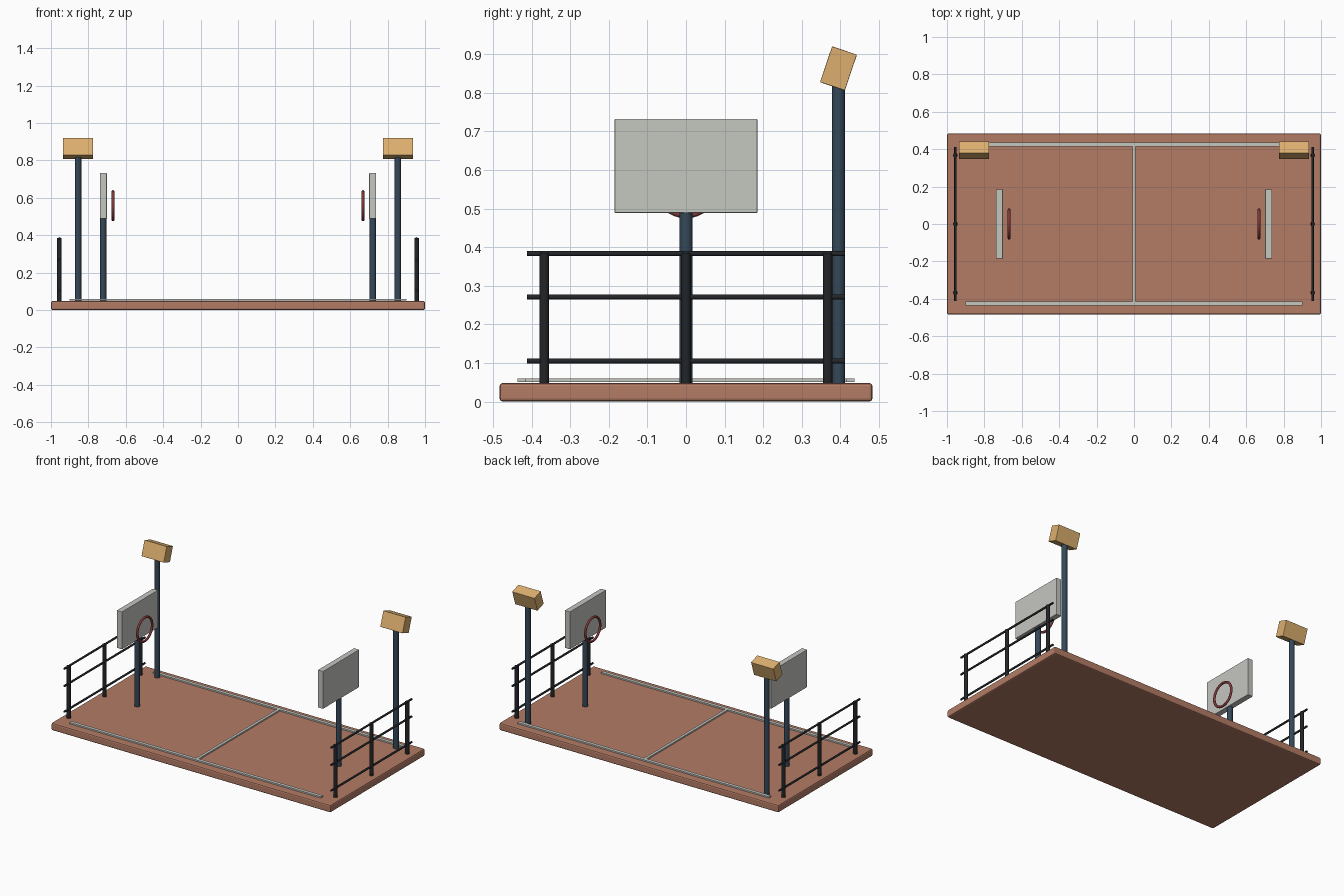
import bpy
from math import pi, radians

if "Cube" in bpy.data.objects:
    bpy.data.objects.remove(bpy.data.objects["Cube"])


def material(name, r, g, b):
    m = bpy.data.materials.new(name)
    m.diffuse_color = (r, g, b, 1)
    m.use_nodes = True
    m.node_tree.nodes["Principled BSDF"].inputs["Base Color"].default_value = m.diffuse_color
    return m


CLAY = material("clay", 0.45, 0.2, 0.13)
STEEL = material("blue_steel", 0.035, 0.065, 0.1)
BLACK = material("black_metal", 0.016, 0.018, 0.021)
PALE = material("pale_paint", 0.56, 0.57, 0.53)
AMBER = material("amber", 0.72, 0.43, 0.16)
RED = material("red_metal", 0.22, 0.04, 0.04)


def finish(name, mat, bevel=0, segments=2):
    ob = bpy.context.object
    ob.name = name
    ob.data.materials.append(mat)
    if bevel:
        mod = ob.modifiers.new("bevel", 'BEVEL')
        mod.width, mod.segments = bevel, segments
    return ob


def box(name, size, loc, mat, bevel=0, tilt=0):
    bpy.ops.mesh.primitive_cube_add(size=1, location=loc, rotation=(tilt, 0, 0))
    ob = bpy.context.object
    ob.scale = size
    bpy.ops.object.transform_apply(location=False, rotation=False, scale=True)
    return finish(name, mat, bevel)


def rod(name, radius, length, loc, mat, rot=(0, 0, 0), sides=16):
    bpy.ops.mesh.primitive_cylinder_add(vertices=sides, radius=radius, depth=length,
                                        location=loc, rotation=rot)
    bpy.ops.object.shade_smooth_by_angle(angle=radians(35))
    return finish(name, mat)


def post(name, radius, x, y, top, mat):
    bottom = 0.04
    return rod(name, radius, top - bottom, (x, y, (top + bottom) / 2), mat)


# Court slab
box("court_slab", (2, 0.966, 0.048), (0, 0, 0.024), CLAY, 0.008)

# Painted lines
for side, y in (("front", -0.426), ("back", 0.426)):
    box(side + "_side_line", (1.8, 0.022, 0.009), (0, y, 0.0555), PALE)
box("centre_line", (0.018, 0.84, 0.009), (0, 0, 0.0553), PALE)

for side, s in (("left", -1), ("right", 1)):
    # Hoop: pole, backboard and upright ring
    post(side + "_hoop_pole", 0.017, s * 0.721, 0, 0.52, STEEL)
    box(side + "_backboard", (0.037, 0.37, 0.243), (s * 0.72, 0, 0.6105), PALE, 0.002)
    bpy.ops.mesh.primitive_torus_add(major_radius=0.076, minor_radius=0.0075,
                                     major_segments=32, minor_segments=10,
                                     location=(s * 0.668, 0, 0.558),
                                     rotation=(0, pi / 2, 0))
    bpy.ops.object.shade_smooth()
    finish(side + "_hoop_ring", RED)

    # Floodlight: pole and tilted lamp
    post(side + "_light_pole", 0.017, s * 0.855, 0.395, 0.85, STEEL)
    box(side + "_lamp", (0.16, 0.068, 0.098), (s * 0.855, 0.395, 0.863), AMBER, 0.002, -0.325)

    # Fence: three posts and three rails
    for i, y in enumerate((-0.367, 0, 0.367)):
        post(f"{side}_fence_post_{i + 1}", 0.0125, s * 0.955, y, 0.385, BLACK)
    for i, z in enumerate((0.105, 0.271, 0.383)):
        rod(f"{side}_fence_rail_{i + 1}", 0.0065, 0.824, (s * 0.955, 0, z), BLACK,
            (pi / 2, 0, 0), 12)
